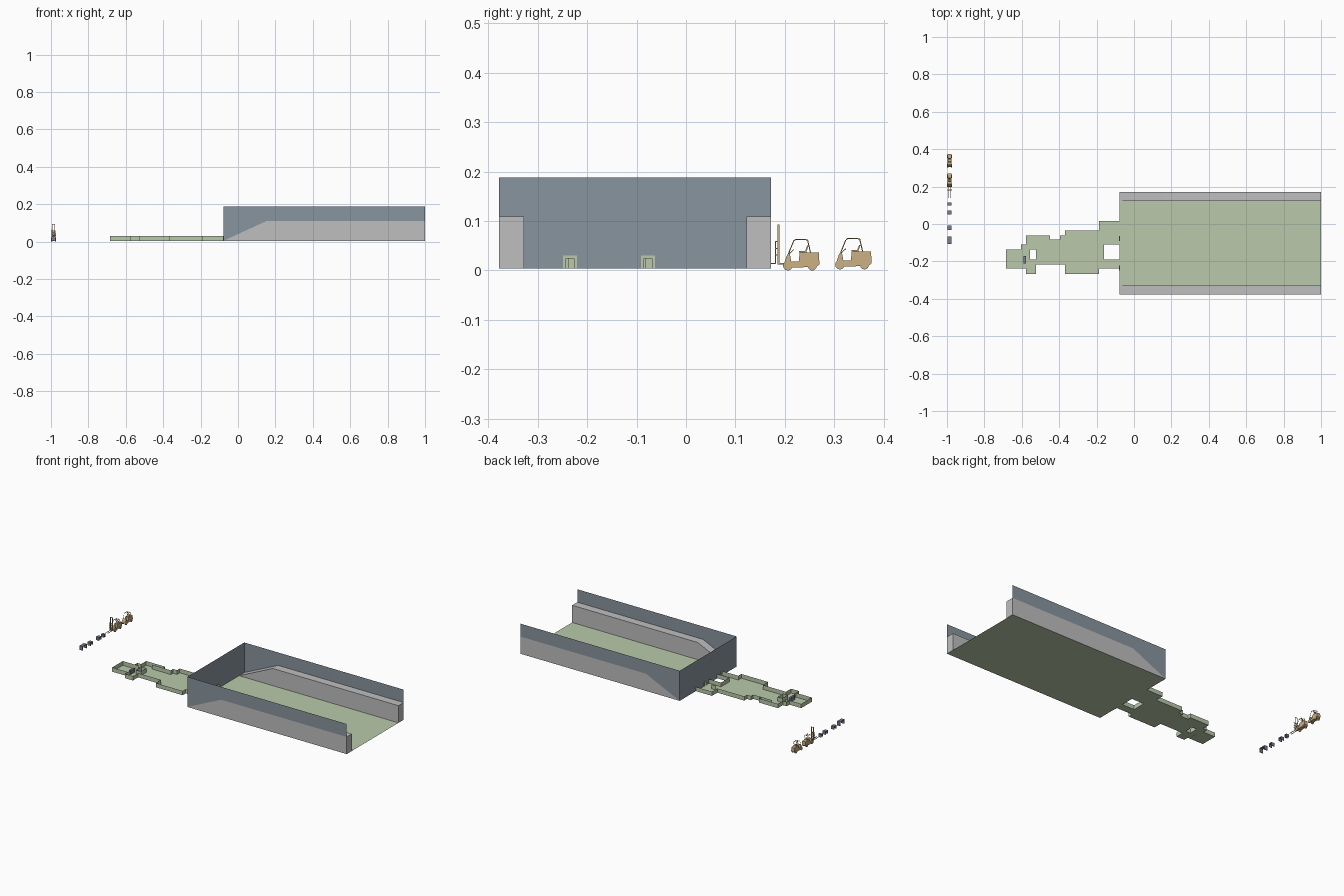
import bpy, bmesh, math
from mathutils import Vector

if "Cube" in bpy.data.objects:
    bpy.data.objects.remove(bpy.data.objects["Cube"])


def material(name, rgb):
    m = bpy.data.materials.new(name)
    m.diffuse_color = (*rgb, 1)
    m.use_nodes = True
    m.node_tree.nodes["Principled BSDF"].inputs["Base Color"].default_value = m.diffuse_color
    return m


GREEN = material("pale green", (0.49, 0.59, 0.41))
BLUE = material("slate blue", (0.25, 0.30, 0.35))
GREY = material("concrete grey", (0.52, 0.52, 0.52))
TAN = material("tan", (0.60, 0.44, 0.23))
STEEL = material("dark steel", (0.20, 0.20, 0.28))


class Part:
    """Collects polygons and boxes into one named object."""
    def __init__(self, name, mat):
        self.name, self.mat, self.bm = name, mat, bmesh.new()

    def face(self, pts):
        self.bm.faces.new([self.bm.verts.new(p) for p in pts])

    def box(self, x0, x1, y0, y1, z0, z1):
        self.prism([(y0, z0), (y1, z0), (y1, z1), (y0, z1)], x0, x1)

    def prism(self, yz, x0, x1):
        """Extrude a y-z profile along x."""
        a = [self.bm.verts.new((x0, y, z)) for y, z in yz]
        b = [self.bm.verts.new((x1, y, z)) for y, z in yz]
        self.bm.faces.new(a)
        self.bm.faces.new(b[::-1])
        for i in range(len(a)):
            j = (i + 1) % len(a)
            self.bm.faces.new((a[i], b[i], b[j], a[j]))

    def disc(self, x0, x1, y, z, r, n=16):
        self.prism([(y + r * math.cos(2 * math.pi * i / n),
                     z + r * math.sin(2 * math.pi * i / n)) for i in range(n)], x0, x1)

    def bar(self, p, q, r):
        p, q = Vector(p), Vector(q)
        d = q - p
        mat = d.to_track_quat('Z', 'Y').to_matrix().to_4x4()
        mat.translation = (p + q) / 2
        bmesh.ops.create_cone(self.bm, cap_ends=True, segments=6, radius1=r, radius2=r,
                              depth=d.length, matrix=mat)

    def done(self, offset=(0, 0, 0), weld=True):
        if weld:
            bmesh.ops.recalc_face_normals(self.bm, faces=self.bm.faces)
        me = bpy.data.meshes.new(self.name)
        self.bm.to_mesh(me)
        self.bm.free()
        me.materials.append(self.mat)
        ob = bpy.data.objects.new(self.name, me)
        ob.location = offset
        bpy.context.collection.objects.link(ob)
        return ob


# ---- Hall ----
X0, X1, Y0, Y1 = -0.078, 1.0, -0.378, 0.172
Z0, ZR, ZT, RAMP = 0.004, 0.109, 0.188, 0.15
WIDE = 0.05
DOORS = [(-0.249, -0.221), (-0.091, -0.063)]
DOOR_TOP = 0.030

p = Part("hall_floor", GREEN)
p.face([(X0, Y0, Z0), (X1, Y0, Z0), (X1, Y1, Z0), (X0, Y1, Z0)])
p.done(weld=False)

# raised side platforms with a ramp at the closed end
for name, ya, yb in (("front_platform", Y0, Y0 + WIDE), ("back_platform", Y1 - WIDE, Y1)):
    p = Part(name, GREY)
    prof = [(X0, Z0), (X1, Z0), (X1, ZR), (RAMP, ZR)]
    p.face([(x, ya, z) for x, z in prof])
    p.face([(x, yb, z) for x, z in prof[::-1]])
    for (xa, za), (xb, zb) in zip(prof[1:], prof[2:] + prof[:1]):
        p.face([(xa, ya, za), (xa, yb, za), (xb, yb, zb), (xb, ya, zb)])
    bmesh.ops.remove_doubles(p.bm, verts=p.bm.verts, dist=1e-5)
    p.done()

# long walls stand above the platforms
for name, y in (("front_wall", Y0), ("back_wall", Y1)):
    p = Part(name, BLUE)
    pts = [(X0, Z0), (RAMP, ZR), (X1, ZR), (X1, ZT), (X0, ZT)]
    p.face([(x, y, z) for x, z in (pts if y < 0 else pts[::-1])])
    p.done(weld=False)

# end wall with two doorways, and their frames
p = Part("end_wall", BLUE)
f = Part("door_frames", GREEN)
edges = [Y0] + [v for d in DOORS for v in d] + [Y1]
for a, b in zip(edges[::2], edges[1::2]):
    p.face([(X0, a, Z0), (X0, b, Z0), (X0, b, DOOR_TOP), (X0, a, DOOR_TOP)])
p.face([(X0, Y0, DOOR_TOP), (X0, Y1, DOOR_TOP), (X0, Y1, ZT), (X0, Y0, ZT)])
p.done(weld=False)
for a, b in DOORS:
    for c, d in ((a, a + 0.006), (b - 0.006, b)):
        f.box(X0 - 0.003, X0 + 0.003, c, d, Z0, DOOR_TOP)
    f.box(X0 - 0.003, X0 + 0.003, a + 0.006, b - 0.006, DOOR_TOP - 0.006, DOOR_TOP)
f.done()

# ---- Corridors: strips along x, each with its open y ranges ----
STRIPS = [
    (-0.684, -0.604, [(-0.238, -0.136)]),
    (-0.604, -0.578, [(-0.238, -0.110)]),
    (-0.578, -0.556, [(-0.267, -0.062)]),
    (-0.556, -0.524, [(-0.267, -0.190), (-0.136, -0.062)]),
    (-0.524, -0.449, [(-0.217, -0.062)]),
    (-0.449, -0.396, [(-0.217, -0.083)]),
    (-0.396, -0.369, [(-0.217, -0.062)]),
    (-0.369, -0.187, [(-0.267, -0.036)]),
    (-0.187, -0.160, [(-0.238, 0.016)]),
    (-0.160, X0, [(-0.238, -0.190), (-0.110, 0.016)]),
]
floor = Part("corridor_floor", GREEN)
walls = Part("corridor_walls", GREEN)


def wall(xa, ya, xb, yb):
    walls.face([(xa, ya, Z0), (xb, yb, Z0), (xb, yb, 0.03), (xa, ya, 0.03)])


previous = []
for xa, xb, spans in STRIPS:
    for a, b in spans:
        floor.face([(xa, a, Z0), (xb, a, Z0), (xb, b, Z0), (xa, b, Z0)])
        wall(xa, a, xb, a)
        wall(xb, b, xa, b)
    ends, old = [v for s in spans for v in s], [v for s in previous for v in s]
    cut = sorted(set(ends) ^ set(old))      # where the outline changes
    for a, b in zip(cut[::2], cut[1::2]):
        wall(xa, a, xa, b)
    previous = spans
# short partitions inside
for seg in ((-0.524, -0.083, -0.449, -0.083), (-0.16, -0.06, -0.13, -0.06),
            (-0.604, -0.136, -0.578, -0.136), (-0.578, -0.238, -0.578, -0.217)):
    wall(*seg)
floor.done(weld=False)
walls.done(weld=False)

p = Part("corridor_gate", STEEL)
p.box(-0.590, -0.578, -0.212, -0.170, Z0, 0.028)
p.done()

# ---- Forklifts ----
CX, HW = -0.986, 0.0125


def forklift(label, offset):
    p = Part(label + "_body", TAN)
    p.prism([(0.198, 0.012), (0.203, 0.028), (0.207, 0.035), (0.210, 0.034), (0.213, 0.018),
             (0.228, 0.018), (0.230, 0.036), (0.269, 0.036), (0.270, 0.012), (0.263, 0.007),
             (0.215, 0.006)], CX - HW + 0.001, CX + HW - 0.001)
    p.done(offset)
    p = Part(label + "_seat", TAN)
    p.box(CX - 0.006, CX + 0.006, 0.229, 0.244, 0.036, 0.039)
    p.prism([(0.241, 0.039), (0.244, 0.039), (0.248, 0.050), (0.245, 0.050)],
            CX - 0.006, CX + 0.006)
    p.bar((CX, 0.208, 0.033), (CX, 0.218, 0.042), 0.0008)
    p.done(offset)
    p = Part(label + "_cage", TAN)
    path = [(0.207, 0.033), (0.218, 0.060), (0.222, 0.063), (0.246, 0.062), (0.252, 0.036)]
    for s in (-1, 1):
        x = CX + s * 0.010
        for a, b in zip(path, path[1:]):
            p.bar((x, *a), (x, *b), 0.001)
    for i in range(6):
        y = 0.222 + i * 0.0048
        p.bar((CX - 0.01, y, 0.0625), (CX + 0.01, y, 0.0625), 0.0007)
    p.done(offset)
    p = Part(label + "_wheels", TAN)
    for y, r in ((0.206, 0.0095), (0.2555, 0.0088)):
        for s in (-1, 1):
            a, b = sorted((CX + s * 0.007, CX + s * 0.0135))
            p.disc(a, b, y, r, r)
            p.disc(a - 0.0005, b + 0.0005, y, r, r * 0.5, 10)
    p.done(offset)


forklift("near_forklift", (0, 0, 0))
forklift("far_forklift", (0, 0.1055, 0.002))

# lifting mast with carriage and forks in front of the near forklift
p = Part("forklift_mast", TAN)
for s in (-1, 1):
    x = CX + s * 0.007
    p.box(x - 0.0012, x + 0.0012, 0.185, 0.189, 0.012, 0.093)
    p.box(x - 0.0012, x + 0.0012, 0.187, 0.204, 0.012, 0.0155)
for z in (0.014, 0.055, 0.090):
    p.box(CX - 0.007, CX + 0.007, 0.186, 0.188, z, z + 0.003)
p.done()
p = Part("forklift_carriage", TAN)
for i in range(5):
    x = CX - 0.011 + i * 0.0055
    p.box(x - 0.0006, x + 0.0006, 0.180, 0.182, 0.030, 0.060)
for z in (0.030, 0.043, 0.058):
    p.box(CX - 0.012, CX + 0.012, 0.180, 0.185, z, z + 0.002)
p.done()
p = Part("forklift_forks", TAN)
for s in (-1, 1):
    x = CX + s * 0.006
    p.box(x - 0.0015, x + 0.0015, 0.138, 0.182, 0.013, 0.015)
    p.box(x - 0.0015, x + 0.0015, 0.180, 0.182, 0.013, 0.032)
p.done()

# ---- Loose steel fittings lined up beside the forklifts ----
for i, (y, half, h) in enumerate(((0.108, 0.008, 0.022), (0.062, 0.011, 0.024),
                                  (-0.020, 0.011, 0.024))):
    p = Part("fitting_%d" % (i + 1), STEEL)
    p.box(CX - 0.010, CX + 0.010, y - half, y + half, h - 0.004, h)
    for s in (-1, 1):
        p.box(CX - 0.010, CX + 0.010, y + s * (half - 0.0015) - 0.0015,
              y + s * (half - 0.0015) + 0.0015, 0.004, h - 0.004)
    p.done()
p = Part("steel_bench", STEEL)
p.box(CX - 0.010, CX + 0.010, -0.108, -0.066, 0.026, 0.030)
for a in (-0.108, -0.070):
    p.box(CX - 0.010, CX + 0.010, a, a + 0.004, 0.004, 0.026)
p.done()
